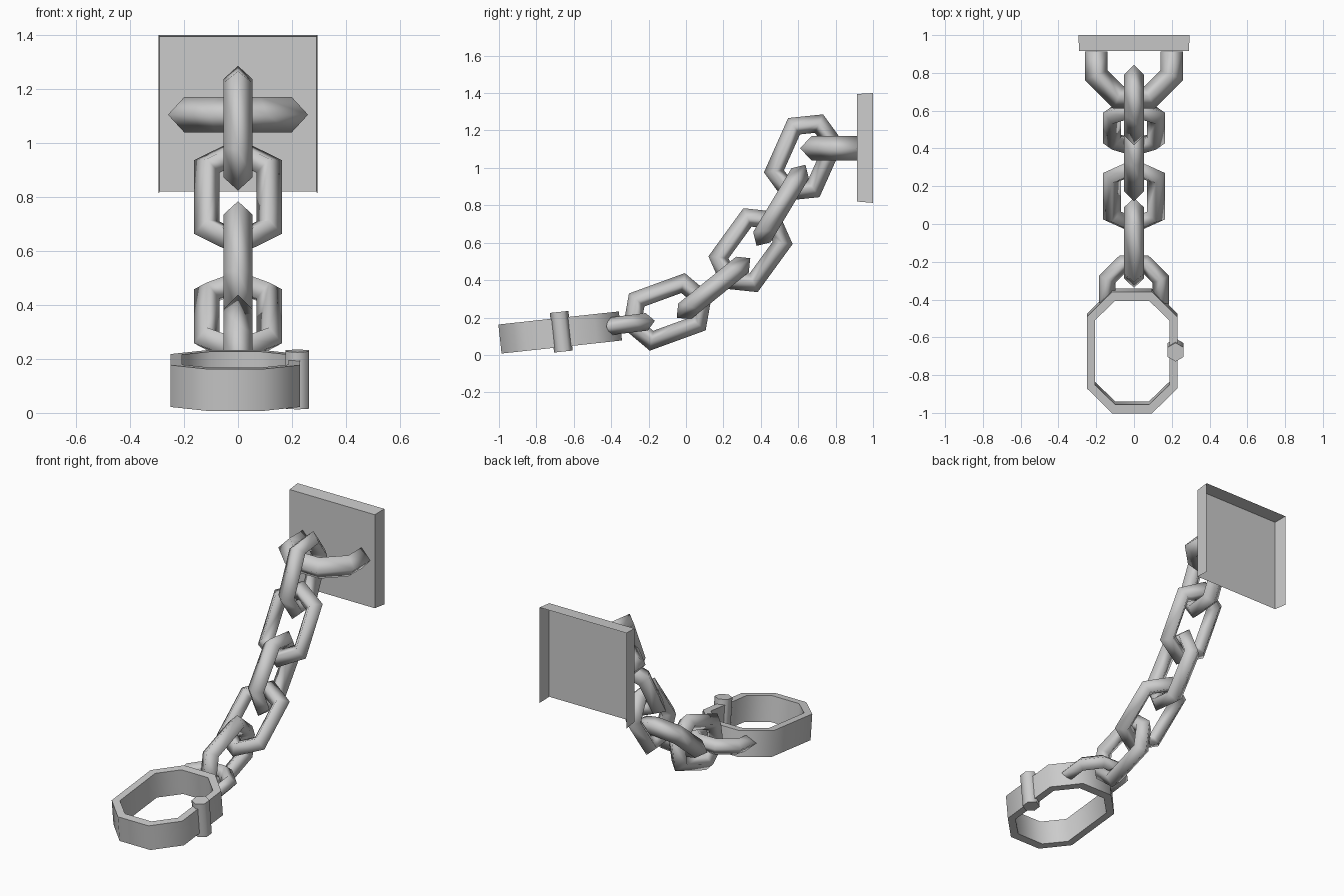
import bpy, bmesh
from math import sin, cos, pi, radians
from mathutils import Matrix, Vector

cube = bpy.data.objects.get("Cube")
if cube:
    bpy.data.objects.remove(cube)

iron = bpy.data.materials.new("grey_iron")
iron.use_nodes = True
GREY = (0.6, 0.6, 0.6, 1)
iron.diffuse_color = GREY
iron.node_tree.nodes["Principled BSDF"].inputs["Base Color"].default_value = GREY


def finish(name, bm, smooth=None, recalc=True):
    """Turn a bmesh into a named object with the iron material."""
    if recalc:
        bmesh.ops.recalc_face_normals(bm, faces=bm.faces)
    mesh = bpy.data.meshes.new(name)
    bm.to_mesh(mesh)
    bm.free()
    mesh.materials.append(iron)
    obj = bpy.data.objects.new(name, mesh)
    bpy.context.collection.objects.link(obj)
    if smooth:
        bpy.ops.object.select_all(action="DESELECT")
        obj.select_set(True)
        bpy.context.view_layer.objects.active = obj
        bpy.ops.object.shade_smooth_by_angle(angle=radians(smooth))
    return obj


def ring_bar(name, angles, closed, major, minor, center, tilt, flat, stretch=0, end=-9):
    """Diamond-section bar swept round a polygon lying along a tilted axis."""
    along = Vector((0, cos(tilt), sin(tilt)))
    across = Vector((0, -sin(tilt), cos(tilt)))
    side = Vector((1, 0, 0))
    w, n = (side, across) if flat else (across, side)
    bm = bmesh.new()
    rings = []
    for a in angles:
        ring = []
        for k in range(4):
            rad = major + minor * cos(k * pi / 2)
            u = max(rad * cos(a) + (stretch if cos(a) > 0 else -stretch), end)
            p = along * u + w * rad * sin(a) + n * minor * sin(k * pi / 2)
            ring.append(bm.verts.new(p + Vector(center)))
        rings.append(ring)
    pairs = list(zip(rings, rings[1:]))
    if closed:
        pairs.append((rings[-1], rings[0]))
    else:
        bm.faces.new(rings[0])
        bm.faces.new(rings[-1])
    for r, s in pairs:
        for k in range(4):
            j = (k + 1) % 4
            bm.faces.new((r[k], r[j], s[j], s[k]))
    return finish(name, bm, 180 if closed else 95)


# Chain links: centre y, centre z, tilt in degrees, alternating upright and flat
HEXAGON = [i * pi / 3 for i in range(6)]
LINKS = [(0.63, 1.055, 66), (0.508, 0.80, 59), (0.345, 0.56, 54),
         (0.147, 0.358, 39), (-0.10, 0.23, 20)]
for i, (y, z, tilt) in enumerate(LINKS):
    ring_bar(f"chain_link_{i + 1}", HEXAGON, True, 0.134, 0.054, (0, y, z),
             radians(tilt), i % 2 == 1, stretch=0.065)

# Half-octagon loops on the wall plate and the cuff
HALF_OCTAGON = [radians(22.5 + 45 * i) for i in range(-3, 3)]
ring_bar("wall_loop", HALF_OCTAGON, False, 0.216, 0.065, (0, 0.87, 1.105),
         pi, True, end=-0.044)
ring_bar("cuff_loop", HALF_OCTAGON, False, 0.153, 0.047, (0, -0.35, 0.16),
         radians(7), True)

# Wall plate: shallow tray, open at the back and underneath
bm = bmesh.new()
front, back = [
    [bm.verts.new((x * hw, y, z)) for x, z in ((-1, lo), (-1, hi), (1, hi), (1, lo))]
    for y, hw, lo, hi in ((0.915, 0.29, 0.82, 1.395), (1.0, 0.295, 0.813, 1.4))]
bm.faces.new(front)
for k in range(3):
    bm.faces.new((front[k], back[k], back[k + 1], front[k + 1]))
bmesh.ops.recalc_face_normals(bm, faces=bm.faces)
if bm.faces[:][0].normal.y > 0:
    bmesh.ops.reverse_faces(bm, faces=bm.faces)
finish("wall_plate", bm, recalc=False)


# Cuff: eight-sided band with wall thickness
def octagon(hx, hy, cx, cy):
    quarter = [(hx, cy), (cx, hy)]
    pts = quarter + [(-x, y) for x, y in reversed(quarter)]
    return pts + [(-x, -y) for x, y in pts]


CUFF_TILT = Matrix.Rotation(radians(6.2), 4, "X")
bm = bmesh.new()
outer, inner = octagon(0.24, 0.324, 0.105, 0.19), octagon(0.197, 0.276, 0.09, 0.172)
H = 0.078
loops = [[bm.verts.new((x, y, z)) for x, y in shape]
         for shape, z in ((outer, -H), (outer, H), (inner, H), (inner, -H))]
for a, b in zip(loops, loops[1:] + loops[:1]):
    for k in range(8):
        j = (k + 1) % 8
        bm.faces.new((a[k], a[j], b[j], b[k]))
bm.transform(Matrix.Translation((-0.01, -0.6725, 0.12)) @ CUFF_TILT)
finish("cuff_band", bm, 60)

# Hinge pin: upright six-sided barrel on the side of the cuff
bm = bmesh.new()
bmesh.ops.create_cone(bm, cap_ends=True, segments=6, radius1=0.05, radius2=0.05, depth=0.213)
bm.transform(Matrix.Translation((0.22, -0.667, 0.124)) @ CUFF_TILT)
finish("hinge_pin", bm, 65)
